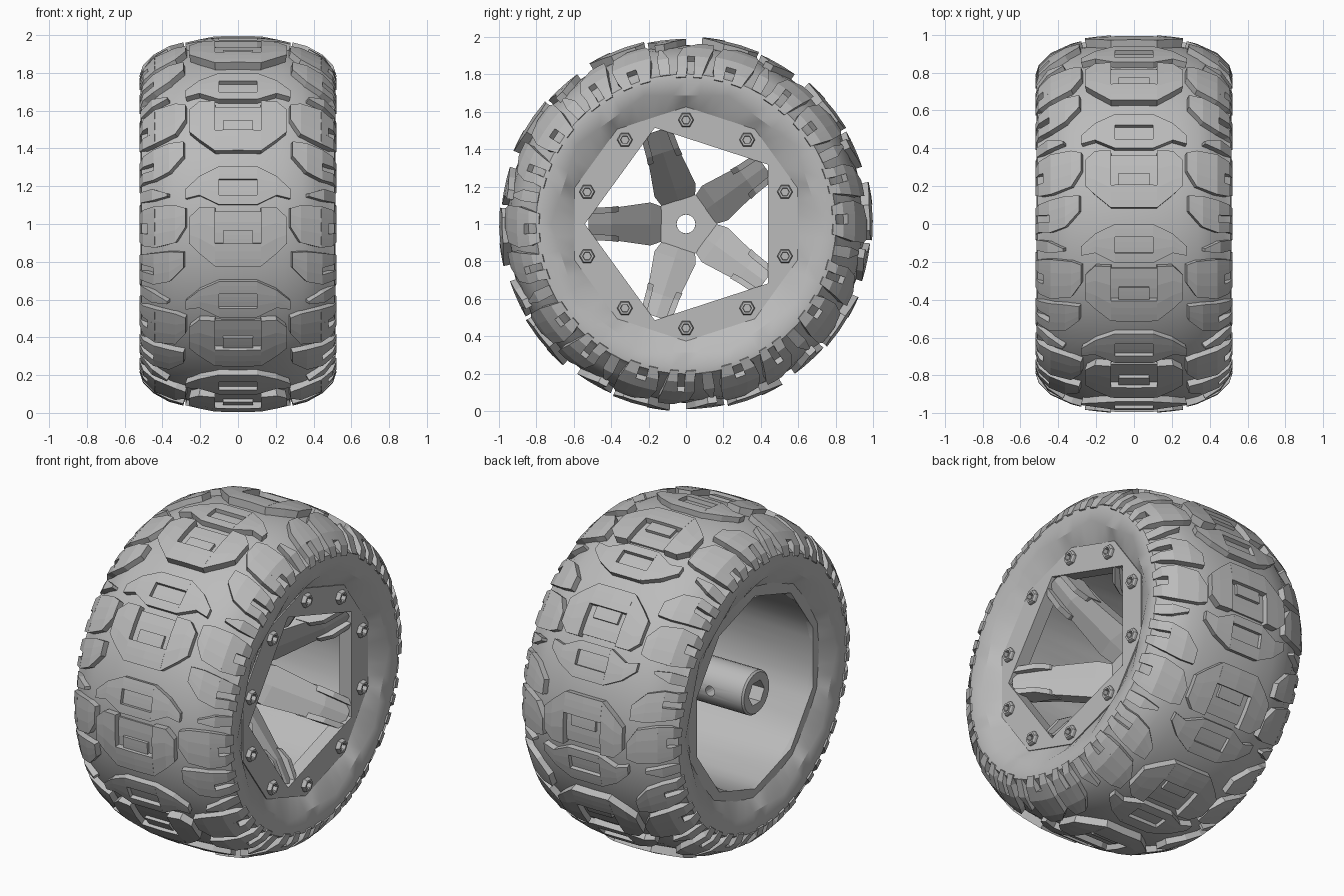
import bpy, bmesh, math
from math import sin, cos, pi, radians

cube = bpy.data.objects.get("Cube")
if cube:
    bpy.data.objects.remove(cube)

grey = bpy.data.materials.new("plain_grey")
grey.use_nodes = True
grey.diffuse_color = (0.5, 0.5, 0.5, 1)
grey.node_tree.nodes["Principled BSDF"].inputs["Base Color"].default_value = (0.5, 0.5, 0.5, 1)


def finish(name, bm, smooth=None):
    bmesh.ops.recalc_face_normals(bm, faces=bm.faces[:])
    me = bpy.data.meshes.new(name)
    bm.to_mesh(me)
    bm.free()
    me.materials.append(grey)
    ob = bpy.data.objects.new(name, me)
    bpy.context.collection.objects.link(ob)
    if smooth:
        bpy.ops.object.select_all(action='DESELECT')
        ob.select_set(True)
        bpy.context.view_layer.objects.active = ob
        bpy.ops.object.shade_smooth_by_angle(angle=radians(smooth))
    return ob


def poly_radius(r, sides, phase, t):
    """Radius at angle t of a regular polygon with corner radius r."""
    if not sides:
        return r
    step = 2 * pi / sides
    return r * cos(step / 2) / cos((t - phase) % step - step / 2)


def lathe(bm, profile, n=60, cy=0, cz=1):
    """Closed ring about the x axis; profile rows are x, r, sides, phase in degrees."""
    loops = []
    for x, r, *poly in profile:
        sides, phase = poly if poly else (0, 0)
        loop = []
        for i in range(n):
            t = 2 * pi * i / n
            q = poly_radius(r, sides, radians(phase), t)
            loop.append(bm.verts.new((x, cy + q * cos(t), cz + q * sin(t))))
        loops.append(loop)
    for j, a in enumerate(loops):
        b = loops[(j + 1) % len(loops)]
        for i in range(n):
            k = (i + 1) % n
            bm.faces.new((a[i], a[k], b[k], b[i]))


# Tyre section: u along the surface, x across, r out
SECTION = [(0, 0, .955), (.12, .12, .952), (.24, .24, .94), (.34, .34, .915),
           (.42, .42, .875), (.5, .475, .82), (.6, .495, .75)]


def surface(u, lift):
    s, u = (-1 if u < 0 else 1), abs(u)
    for (u0, x0, r0), (u1, x1, r1) in zip(SECTION, SECTION[1:]):
        if u <= u1:
            break
    f = (u - u0) / (u1 - u0)
    slope = min(u / .6, 1) ** 2 * radians(75)
    return (s * (x0 + f * (x1 - x0) + lift * sin(slope)),
            r0 + f * (r1 - r0) + lift * cos(slope))


def block(bm, stations, height, turn, cuts=3):
    """Tread block lofted over stations of u, start angle, end angle."""
    rows = []
    for u, lo, hi in stations:
        layers = []
        for lift in (-.02, height):
            x, r = surface(u, lift)
            angles = [radians(turn + lo + (hi - lo) * i / cuts) for i in range(cuts + 1)]
            layers.append([bm.verts.new((x, -r * cos(a), 1 + r * sin(a))) for a in angles])
        rows.append(layers[0] + layers[1][::-1])
    for a, b in zip(rows, rows[1:]):
        for i in range(len(a)):
            k = (i + 1) % len(a)
            bm.faces.new((a[i], a[k], b[k], b[i]))
    for end in (rows[0], rows[-1]):
        for i in range(cuts):
            bm.faces.new((end[i], end[i + 1], end[-2 - i], end[-1 - i]))


# Tyre carcass, with angular inner lips on both sides
half = [(x, r) for u, x, r in SECTION]
lip = [(.51, .8), (.515, .77), (.5, .72, 10, 0), (.44, .62, 10, 18), (.4, .6)]
side = half[1:-1] + lip
profile = [(-p[0], *p[1:]) for p in reversed(side)] + half[:1] + side
bm = bmesh.new()
lathe(bm, profile)
finish("tyre_carcass", bm, 25)

# Centre tread: horseshoe blocks alternating with crown blocks
LEFT_ARM = [(-.25, -6, 2), (-.2, -9, 5), (-.12, -13, 5)]
BRIDGE = [(-.12, -13, -6), (0, -13, -6), (.12, -13, -6)]
CROWN_ARM = [(-.27, 8, 11), (-.2, 9, 15), (-.1, 6, 18)]


def mirrored(stations):
    return [(-u, lo, hi) for u, lo, hi in reversed(stations)]


bm = bmesh.new()
for k in range(10):
    t = 36 * k
    for arm in (LEFT_ARM, mirrored(LEFT_ARM), BRIDGE):
        block(bm, arm, .045, t)
    block(bm, [(-.12, -6, 4), (.12, -6, 4)], .012, t)
    block(bm, [(-.08, -6, -2), (.08, -6, -2)], .028, t)
finish("horseshoe_tread", bm)

bm = bmesh.new()
for k in range(10):
    t = 36 * k
    for arm in (CROWN_ARM, mirrored(CROWN_ARM)):
        block(bm, arm, .035, t)
    block(bm, [(-.1, 6, 9), (.1, 6, 9)], .035, t)
    block(bm, [(-.1, 14, 18), (.1, 14, 18)], .035, t)
    block(bm, [(-.1, 9, 14), (.1, 9, 14)], .012, t)
finish("crown_tread", bm)

# Shoulder lugs with forked outer ends, mirrored to the other side
LUGS = [
    [(.27, -1, 5), (.32, -6, 6), (.42, -8, 6)],
    [(.42, -8, -3.5), (.5, -8, -3.5), (.57, -7, -3.5)],
    [(.42, 0, 6), (.5, 0, 5), (.57, 0, 4)],
    [(.42, -3.5, 0), (.47, -3.5, 0)],
    [(.28, 22, 27), (.35, 17, 27), (.43, 15, 26)],
    [(.43, 15, 18.5), (.5, 15, 18.5), (.57, 14, 18)],
    [(.43, 21, 26), (.5, 21, 25), (.57, 21, 24)],
    [(.36, 9, 10), (.44, 8, 12), (.55, 8, 12)],
]
bm = bmesh.new()
for k in range(10):
    for lug in LUGS:
        block(bm, lug, .035, 36 * k)
lugs = finish("shoulder_lugs", bm)
lugs.modifiers.new("other_side", 'MIRROR').use_clip = False

# Rim: barrel, then front ring with a five-sided opening
bm = bmesh.new()
lathe(bm, [(.42, .56), (-.44, .56), (-.46, .58, 10, 18), (-.45, .64), (.42, .64)])
finish("rim_barrel", bm, 25)
bm = bmesh.new()
lathe(bm, [(.45, .54, 5, 36), (.45, .625, 10, 18), (.37, .625, 10, 18), (.37, .54, 5, 36)])
finish("rim_front_ring", bm)

# Ten hexagonal bolts with sockets
bm = bmesh.new()
for k in range(10):
    a = radians(18 + 36 * k)
    lathe(bm, [(.44, .024), (.44, .042), (.465, .042), (.475, .036), (.475, .024), (.455, .022)],
          6, .555 * cos(a), 1 + .555 * sin(a))
finish("rim_bolts", bm)

# Five dished spokes with a raised spine and edge rails
def beam(bm, stations, turn):
    """Loft of stations: radius, side offset, half width, front x, back x, spine."""
    rows = []
    for r, off, w, front, back, spine in stations:
        pts = [(front, -w), (front + spine, 0), (front, w), (back, w), (back, -w)]
        rows.append([bm.verts.new((x, r * cos(turn) - (s + off) * sin(turn),
                                   1 + r * sin(turn) + (s + off) * cos(turn))) for x, s in pts])
    for a, b in zip(rows, rows[1:]):
        for i in range(5):
            k = (i + 1) % 5
            bm.faces.new((a[i], a[k], b[k], b[i]))
    bm.faces.new(rows[0])
    bm.faces.new(rows[-1])


bm = bmesh.new()
for k in range(5):
    turn = radians(36 + 72 * k)
    beam(bm, [(.12, 0, .09, .03, -.08, 0), (.19, 0, .115, .1, -.03, .02),
              (.4, 0, .085, .33, .2, .02), (.52, 0, .075, .43, .3, .01)], turn)
    for s in (-1, 1):
        beam(bm, [(.36, s * .08, .016, .31, .22, 0), (.4, s * .075, .016, .38, .25, 0),
                  (.5, s * .07, .016, .45, .3, 0)], turn)
finish("spokes", bm)

# Hub plate and axle tube with hexagonal socket and cross-pin hole
bm = bmesh.new()
lathe(bm, [(.045, .05), (.045, .165, 5, 0), (-.08, .165, 5, 0), (-.08, .05)])
finish("hub_plate", bm, 30)
bm = bmesh.new()
lathe(bm, [(-.06, .05), (-.06, .13), (-.46, .13), (-.47, .12), (-.47, .075, 6, 0), (-.3, .075, 6, 0),
           (-.3, .05)], 24)
tube = finish("axle_tube", bm, 30)

bpy.ops.mesh.primitive_cylinder_add(vertices=16, radius=.03, depth=.4, location=(-.25, 0, 1),
                                    rotation=(pi / 2, 0, 0))
pin = bpy.context.object
pin.name = "pin_hole_cutter"
pin.hide_render = True
pin.display_type = 'WIRE'
pin.hide_set(True)
cut = tube.modifiers.new("pin_hole", 'BOOLEAN')
cut.object = pin
cut.operation = 'DIFFERENCE'
